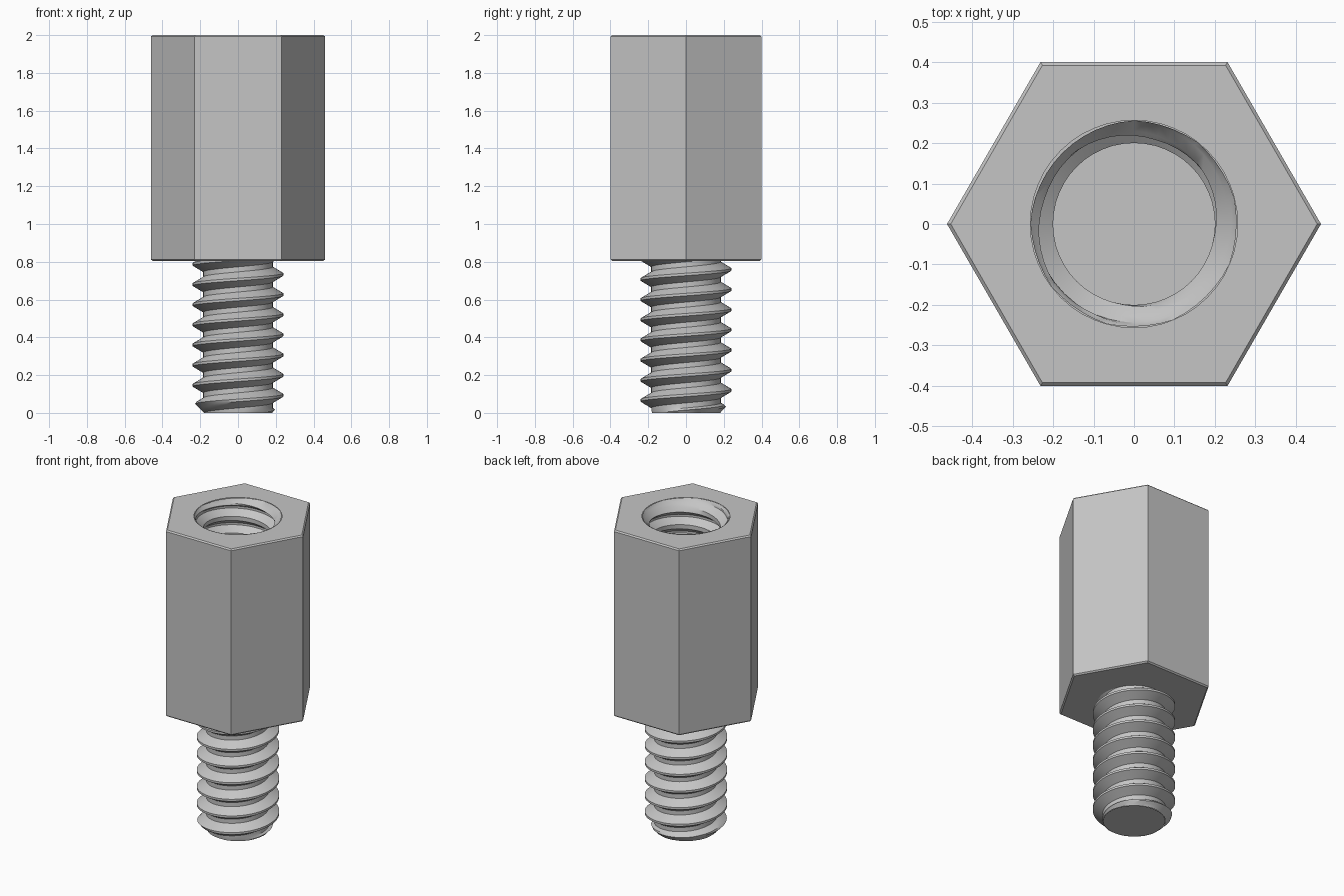
import bpy
import bmesh
from math import cos, sin, pi, radians

cube = bpy.data.objects.get("Cube")
if cube:
    bpy.data.objects.remove(cube, do_unlink=True)

SEG = 48            # segments per turn
PITCH = 0.1067
HEX_BOTTOM, TOP = 0.805, 2.0
BORE_FLOOR = 1.0
TIP_R, SINK_R = 0.18, 0.256

metal = bpy.data.materials.new("grey metal")
metal.use_nodes = True
metal.diffuse_color = (0.56, 0.56, 0.56, 1)
metal.node_tree.nodes["Principled BSDF"].inputs["Base Color"].default_value = metal.diffuse_color


def finish(bm, name):
    mesh = bpy.data.meshes.new(name)
    bm.to_mesh(mesh)
    bm.free()
    mesh.materials.append(metal)
    obj = bpy.data.objects.new(name, mesh)
    bpy.context.collection.objects.link(obj)
    bpy.ops.object.select_all(action='DESELECT')
    obj.select_set(True)
    bpy.context.view_layer.objects.active = obj
    bpy.ops.object.shade_smooth_by_angle(angle=radians(30))
    return obj


def ring(bm, radius, z):
    """Circle of vertices; radius is a number or a function of angle."""
    verts = []
    for i in range(SEG):
        a = 2 * pi * i / SEG
        r = radius(a) if callable(radius) else radius
        verts.append(bm.verts.new((r * cos(a), r * sin(a), z)))
    return verts


def hexagon(apothem):
    return lambda a: apothem / cos(a % (pi / 3) - pi / 6)


def thread(bm, z_low, z_high, minor, major, limit):
    """Helical thread surface, trimmed between two heights."""
    # fraction of pitch above the crest centre, share of thread depth
    profile = [(-1 / 16, 1), (1 / 16, 1), (1 / 6, 2 / 3), (0.27, 1 / 3),
               (3 / 8, 0), (5 / 8, 0), (0.73, 1 / 3), (5 / 6, 2 / 3)]
    first = int(z_low / PITCH) - 3
    turns = int((z_high - z_low) / PITCH) + 6
    rows = []
    for i in range(turns * SEG + 1):
        a = 2 * pi * i / SEG
        row = []
        for frac, depth in profile:
            z = 0.093 + PITCH * (first + i / SEG + frac)
            r = limit(minor + (major - minor) * depth, z)
            row.append(bm.verts.new((r * cos(a), r * sin(a), z)))
        rows.append(row)
    for i in range((turns - 1) * SEG):
        low = rows[i] + [rows[i + SEG][0]]
        nxt = rows[i + 1] + [rows[i + 1 + SEG][0]]
        for j in range(len(profile)):
            bm.faces.new((low[j], nxt[j], nxt[j + 1], low[j + 1]))
    for z, up in ((z_low, -1), (z_high, 1)):
        bmesh.ops.bisect_plane(bm, geom=bm.verts[:] + bm.edges[:] + bm.faces[:],
                               plane_co=(0, 0, z), plane_no=(0, 0, up), clear_outer=True)


# Hexagonal body: chamfered outside, open top and underside
bm = bmesh.new()
rings = [ring(bm, r, z) for r, z in (
    (0.17, HEX_BOTTOM), (hexagon(0.392), HEX_BOTTOM), (hexagon(0.4), HEX_BOTTOM + 0.008),
    (hexagon(0.4), TOP - 0.008), (hexagon(0.392), TOP), (SINK_R, TOP))]
for low, high in zip(rings, rings[1:]):
    for i in range(SEG):
        k = (i + 1) % SEG
        bm.faces.new((low[i], low[k], high[k], high[i]))
finish(bm, "hex_body")

# Threaded stud with a chamfered tip
bm = bmesh.new()
thread(bm, 0, HEX_BOTTOM + 0.01, 0.184, 0.24, lambda r, z: min(r, TIP_R + max(z, 0)))
bm.faces.new(reversed(ring(bm, TIP_R, 0)))
finish(bm, "threaded_stud")

# Threaded bore with a countersunk mouth and a flat floor
bm = bmesh.new()
thread(bm, BORE_FLOOR, TOP, 0.2, 0.243, lambda r, z: max(r, SINK_R - max(TOP - z, 0)))
bmesh.ops.reverse_faces(bm, faces=bm.faces[:])
bm.faces.new(ring(bm, 0.245, BORE_FLOOR))
finish(bm, "threaded_bore")
